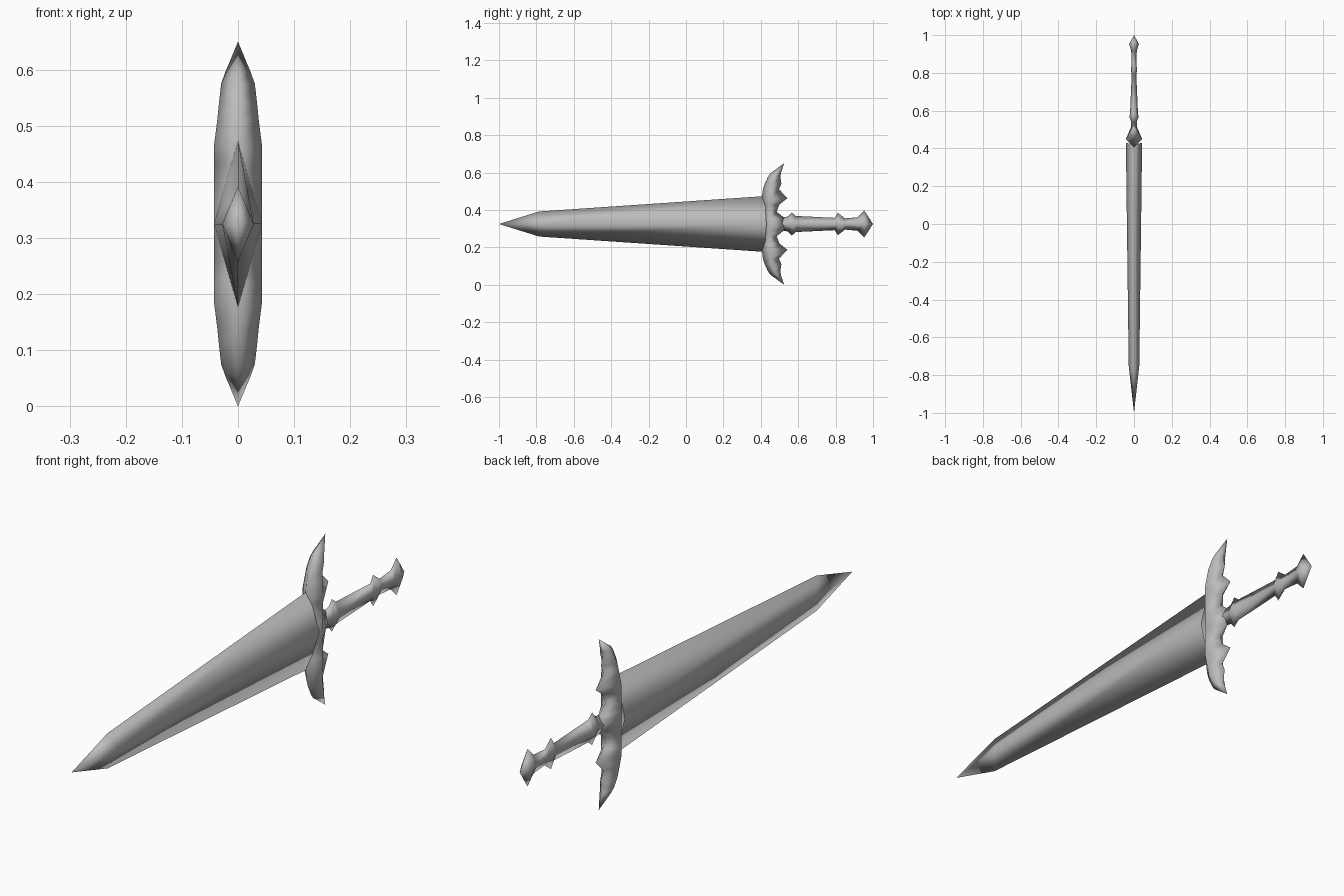
import bpy
import bmesh

MID = 0.325  # height of the sword's long axis

cube = bpy.data.objects.get("Cube")
if cube:
    bpy.data.objects.remove(cube)

steel = bpy.data.materials.new("grey_steel")
steel.use_nodes = True
colour = (0.5, 0.5, 0.5, 1)
steel.diffuse_color = colour
steel.node_tree.nodes["Principled BSDF"].inputs["Base Color"].default_value = colour


def loft(name, rings):
    """Join four-point rings into one smooth skin; collapsed rings become tips."""
    bm = bmesh.new()
    loops = [[bm.verts.new(p) for p in ring] for ring in rings]
    for a, b in zip(loops, loops[1:]):
        for i in range(4):
            j = (i + 1) % 4
            bm.faces.new((a[i], a[j], b[j], b[i]))
    bmesh.ops.remove_doubles(bm, verts=bm.verts, dist=0.0005)
    bmesh.ops.recalc_face_normals(bm, faces=bm.faces)
    for face in bm.faces:
        face.smooth = True
    mesh = bpy.data.meshes.new(name)
    bm.to_mesh(mesh)
    bm.free()
    mesh.materials.append(steel)
    obj = bpy.data.objects.new(name, mesh)
    bpy.context.collection.objects.link(obj)
    return obj


def diamond(y_edge, y_ridge, half_w, half_h):
    """Cross-section across the long axis."""
    return [(half_w, y_ridge, MID), (0, y_edge, MID + half_h),
            (-half_w, y_ridge, MID), (0, y_edge, MID - half_h)]


# Blade: tapering diamond section with a pointed tip
loft("blade", [
    diamond(-1.0, -1.0, 0, 0),
    diamond(-0.785, -0.75, 0.028, 0.067),
    diamond(0.42, 0.43, 0.043, 0.149),
])

# Grip: two collars and a pointed pommel (y, half width, half height)
grip = [
    (0.48, 0.015, 0.03), (0.545, 0.016, 0.04), (0.565, 0.024, 0.062),
    (0.588, 0.021, 0.043), (0.795, 0.012, 0.033), (0.812, 0.017, 0.06),
    (0.85, 0.012, 0.03), (0.918, 0.015, 0.036), (0.953, 0.026, 0.072),
    (1.0, 0, 0),
]
loft("grip_and_pommel", [diamond(y, y, w, h) for y, w, h in grip])

# Guard: curved horns with back barbs (distance, front, ridge, back, half width)
horn = [
    (0, 0.41, 0.45, 0.55, 0.043), (0.03, 0.41, 0.45, 0.53, 0.043),
    (0.065, 0.41, 0.45, 0.485, 0.043), (0.105, 0.408, 0.45, 0.50, 0.043),
    (0.138, 0.405, 0.45, 0.543, 0.043), (0.185, 0.411, 0.455, 0.497, 0.037),
    (0.215, 0.42, 0.46, 0.51, 0.034), (0.25, 0.437, 0.475, 0.505, 0.03),
    (0.27, 0.45, 0.485, 0.507, 0.023), (0.325, 0.525, 0.525, 0.525, 0),
]
stations = [(-d, *rest) for d, *rest in reversed(horn[1:])] + horn
loft("guard", [
    [(0, front, MID + d), (w, ridge, MID + d), (0, back, MID + d), (-w, ridge, MID + d)]
    for d, front, ridge, back, w in stations
])
